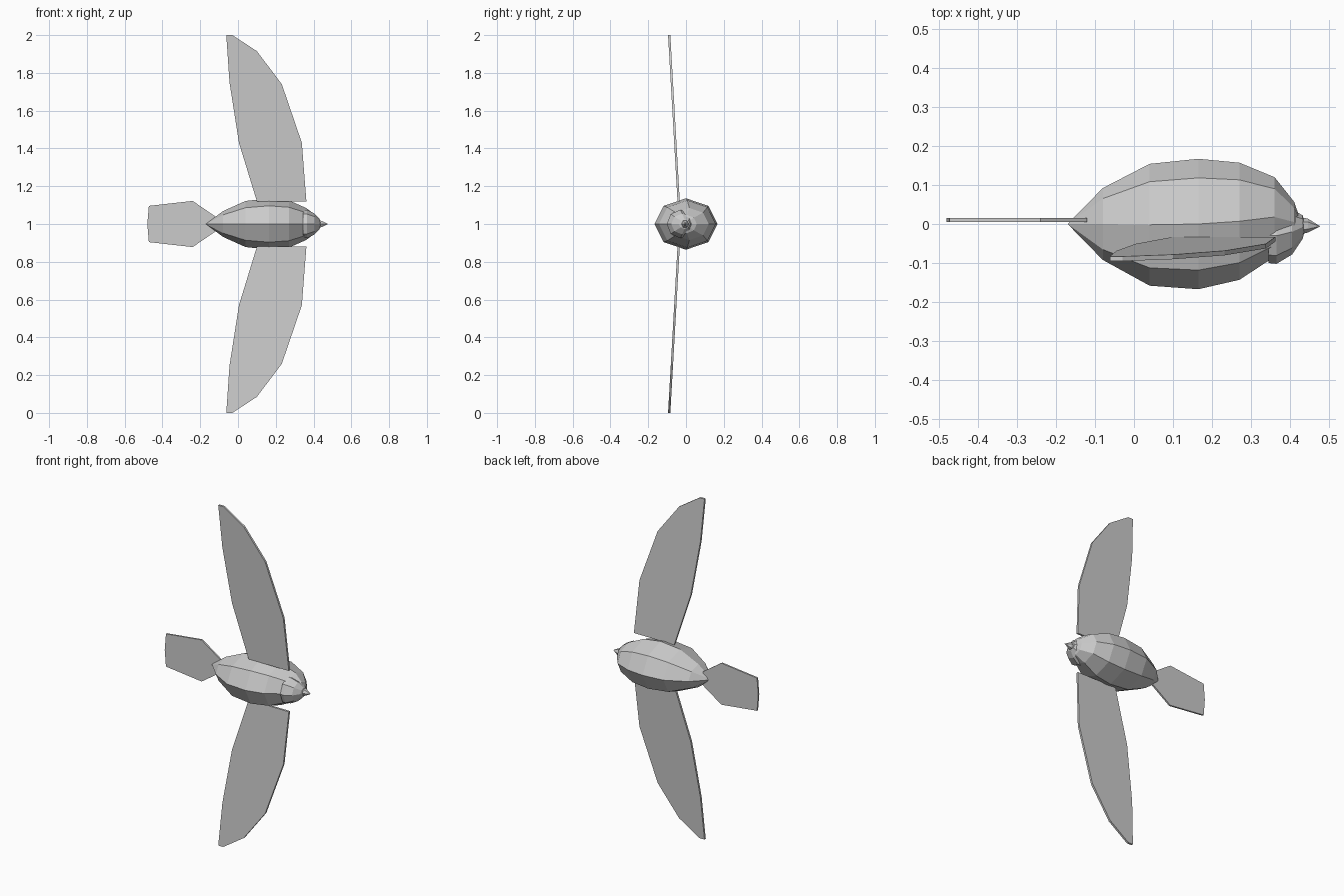
import bpy, bmesh
from math import sin, cos, pi

if "Cube" in bpy.data.objects:
    bpy.data.objects.remove(bpy.data.objects["Cube"])


def make(name, bm):
    bmesh.ops.recalc_face_normals(bm, faces=bm.faces)
    mesh = bpy.data.meshes.new(name)
    bm.to_mesh(mesh)
    bm.free()
    obj = bpy.data.objects.new(name, mesh)
    bpy.context.collection.objects.link(obj)
    return obj


def loft(name, rings, sides=8):
    """Rings along x: (x, centre y, radius y, radius z); zero radius is a point."""
    bm = bmesh.new()
    loops = []
    for x, cy, ry, rz in rings:
        n = sides if ry > 0 else 1
        loops.append([bm.verts.new((x, cy + ry * cos(2 * pi * i / sides),
                                    1 + rz * sin(2 * pi * i / sides))) for i in range(n)])
    for a, b in zip(loops, loops[1:]):
        for i in range(sides):
            j = (i + 1) % sides
            if len(a) == 1:
                bm.faces.new((a[0], b[i], b[j]))
            elif len(b) == 1:
                bm.faces.new((a[i], a[j], b[0]))
            else:
                bm.faces.new((a[i], a[j], b[j], b[i]))
    for ring in (loops[0], loops[-1]):
        if len(ring) > 1:
            bm.faces.new(ring)
    return make(name, bm)


def slab(name, outline, y_at, half, side=1):
    """Thin plate from an x/z outline, z measured from the body axis."""
    bm = bmesh.new()
    front, back = [[bm.verts.new((x, y_at(z) + d, 1 + side * z)) for x, z in outline]
                   for d in (-half, half)]
    n = len(outline)
    for i in range(n):
        j = (i + 1) % n
        bm.faces.new((front[i], front[j], back[j], back[i]))
    caps = [bm.faces.new(front), bm.faces.new(back)]
    bmesh.ops.triangulate(bm, faces=caps)
    return make(name, bm)


# Body
loft("body", [(-0.17, 0, 0, 0), (-0.08, 0, 0.092, 0.068), (0.04, -0.002, 0.156, 0.122),
              (0.165, 0, 0.167, 0.136), (0.27, 0.007, 0.15, 0.125),
              (0.36, 0.018, 0.102, 0.085), (0.41, 0.005, 0.052, 0.048), (0.43, 0, 0, 0)])

# Head and beak
loft("head", [(0.345, -0.03, 0.07, 0.075), (0.365, -0.03, 0.072, 0.075),
              (0.405, -0.02, 0.058, 0.055), (0.432, -0.008, 0.03, 0.026), (0.44, -0.006, 0, 0)])
loft("beak", [(0.425, -0.005, 0.022, 0.024), (0.445, -0.004, 0.018, 0.018), (0.477, -0.006, 0, 0)], 6)

# Wings
wing = [(0.10, 0.12), (0.362, 0.12), (0.338, 0.43), (0.232, 0.74), (0.10, 0.915),
        (-0.03, 1.0), (-0.062, 1.0), (-0.045, 0.75), (0.005, 0.43)]
for name, side in (("upper_wing", 1), ("lower_wing", -1)):
    slab(name, wing, lambda z: -0.039 - 0.05 * (z - 0.12) / 0.88, 0.006, side)

# Tail
tail = [(-0.12, 0.04), (-0.24, 0.122), (-0.472, 0.096), (-0.48, 0),
        (-0.472, -0.096), (-0.24, -0.122), (-0.12, -0.04)]
slab("tail", tail, lambda z: 0.01, 0.005)
